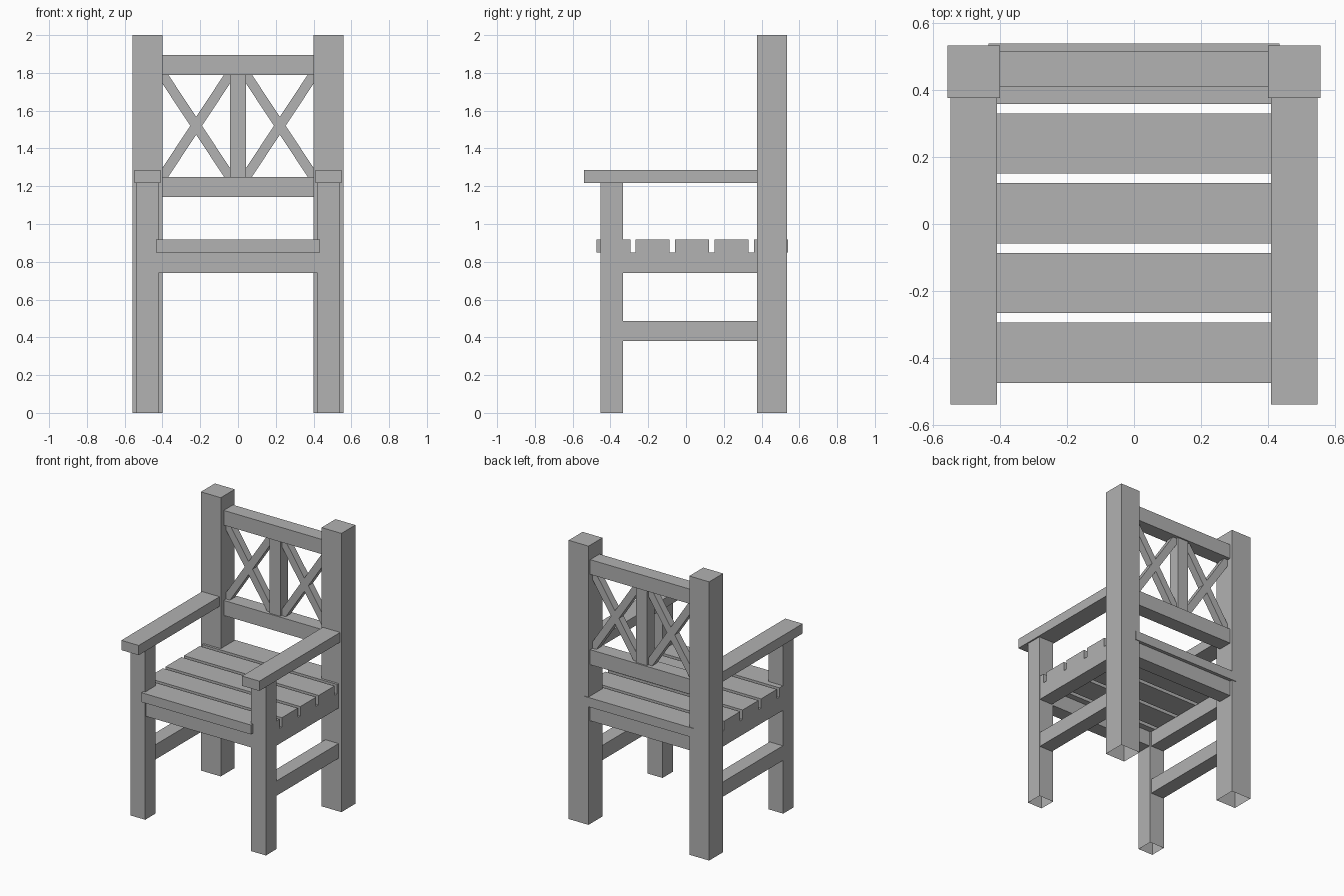
import bpy
import bmesh
import math

cube = bpy.data.objects.get("Cube")
if cube:
    bpy.data.objects.remove(cube, do_unlink=True)

grey = bpy.data.materials.new("plain grey")
grey.use_nodes = True
colour = (0.445, 0.445, 0.445, 1)
grey.diffuse_color = colour
grey.node_tree.nodes["Principled BSDF"].inputs["Base Color"].default_value = colour


def board(name, x, y, z, tilt=0, open_bottom=False):
    """Box spanning the given (low, high) ranges, tilted about its own y axis."""
    spans = (x, y, z)
    size = [high - low for low, high in spans]
    bm = bmesh.new()
    bmesh.ops.create_cube(bm, size=1)
    bmesh.ops.scale(bm, vec=size, verts=bm.verts)
    if open_bottom:
        low_faces = [f for f in bm.faces if f.normal.z < -0.9]
        bmesh.ops.delete(bm, geom=low_faces, context="FACES_ONLY")
    mesh = bpy.data.meshes.new(name)
    bm.to_mesh(mesh)
    bm.free()
    mesh.materials.append(grey)
    obj = bpy.data.objects.new(name, mesh)
    obj.location = [(low + high) / 2 for low, high in spans]
    obj.rotation_euler.y = tilt
    bpy.context.collection.objects.link(obj)
    return obj


def pair(name, x, y, z, **options):
    """Matching boards on the left (+x) and right (-x)."""
    board("left_" + name, x, y, z, **options)
    board("right_" + name, (-x[1], -x[0]), y, z, **options)


# Posts, legs, arms and side rails
pair("back_post", (0.40, 0.558), (0.376, 0.534), (0, 2), open_bottom=True)
pair("front_leg", (0.42, 0.538), (-0.452, -0.334), (0, 1.218), open_bottom=True)
pair("armrest", (0.41, 0.548), (-0.54, 0.38), (1.217, 1.287))
pair("seat_side_rail", (0.43, 0.535), (-0.335, 0.377), (0.74, 0.85))
pair("side_stretcher", (0.43, 0.535), (-0.335, 0.377), (0.38, 0.486))

# Front and back aprons
board("front_apron", (-0.42, 0.42), (-0.445, -0.34), (0.74, 0.85))
board("back_apron", (-0.40, 0.40), (0.41, 0.515), (0.74, 0.85))

# Seat slats: the outer two are narrowed between the legs and posts
seat = (0.85, 0.917)
wide, narrow = (-0.535, 0.535), (-0.435, 0.435)
for i in range(5):
    start = -0.475 + i * 0.2085
    end = start + 0.18
    name = f"seat_slat_{i + 1}"
    if i == 0:
        board(name, narrow, (start, -0.334), seat)
        board(name + "_wide_edge", wide, (-0.334, end), seat)
    elif i == 4:
        board(name, narrow, (0.376, end), seat)
        board(name + "_wide_edge", wide, (start, 0.376), seat)
    else:
        board(name, wide, (start, end), seat)

# Back rest frame
low, high = 1.25, 1.79
board("back_top_rail", (-0.40, 0.40), (0.41, 0.515), (high, 1.896))
board("back_lower_rail", (-0.40, 0.40), (0.41, 0.515), (1.142, low))
board("back_centre_post", (-0.043, 0.043), (0.42, 0.505), (low, high))

# Crossed braces in each half of the back
inner, outer = 0.043, 0.40
mid_x, mid_z = (inner + outer) / 2, (low + high) / 2
lean = math.atan2(outer - inner, high - low)
half_length = math.hypot(outer - inner, high - low) / 2 + 0.01
half_width = 0.026
for side, label in ((1, "left"), (-1, "right")):
    for sign, kind in ((1, "rising"), (-1, "falling")):
        centre = side * mid_x
        board(f"{label}_{kind}_brace",
              (centre - half_width, centre + half_width), (0.436, 0.489),
              (mid_z - half_length, mid_z + half_length), tilt=sign * lean)
